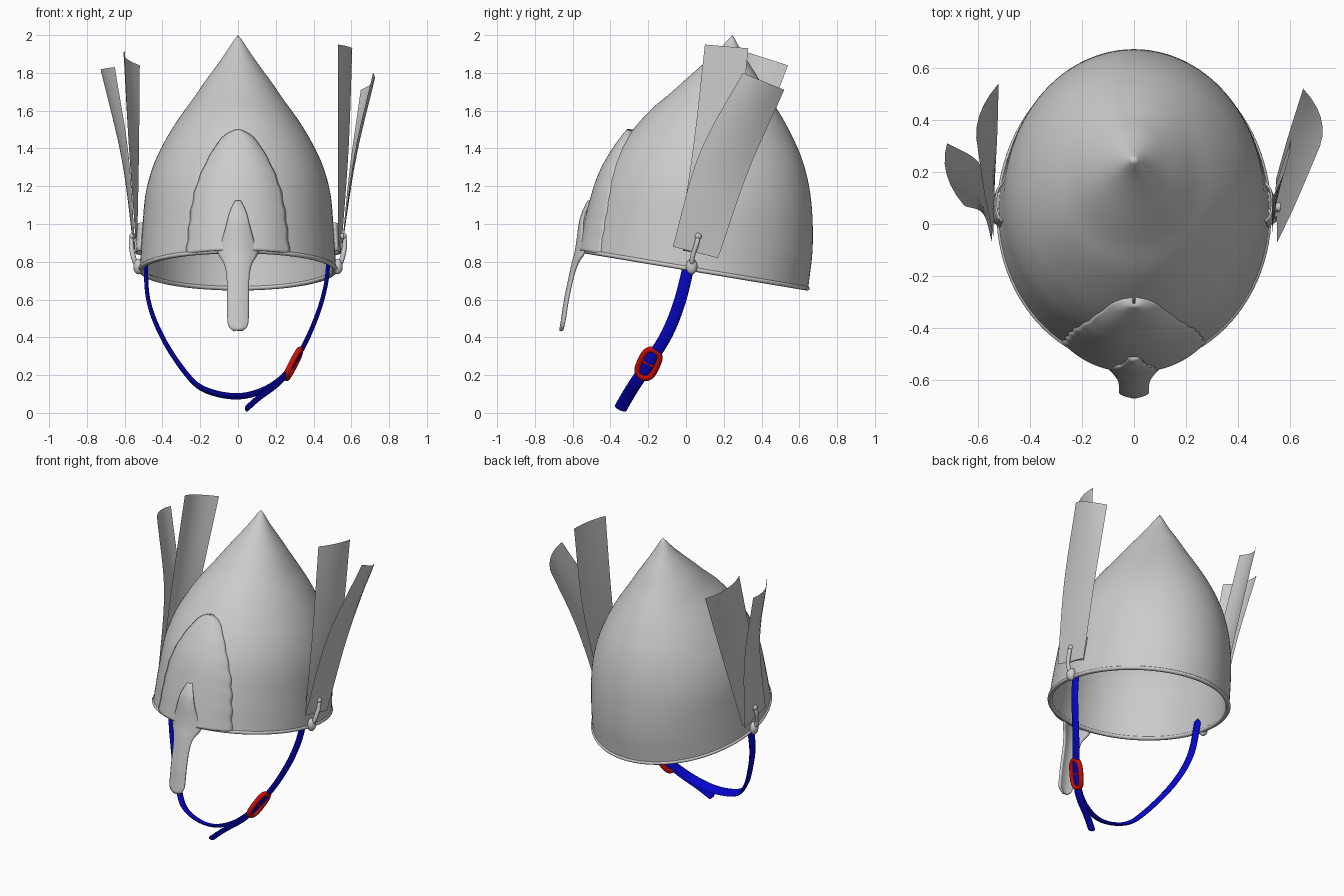
import bpy, bmesh, math
from mathutils import Vector as V

if "Cube" in bpy.data.objects:
    bpy.data.objects.remove(bpy.data.objects["Cube"])


def material(name, rgb):
    m = bpy.data.materials.new(name)
    m.use_nodes = True
    m.diffuse_color = (*rgb, 1)
    m.node_tree.nodes["Principled BSDF"].inputs["Base Color"].default_value = (*rgb, 1)
    return m


STEEL = material("steel grey", (0.6, 0.6, 0.6))
BLUE = material("strap blue", (0.002, 0.002, 0.62))
RED = material("buckle red", (0.6, 0.005, 0.002))


def at(table, t):
    """Smooth interpolation of table rows keyed by their first value."""
    t = min(max(t, table[0][0]), table[-1][0])
    i = max(k for k in range(len(table) - 1) if table[k][0] <= t)
    p, q = table[i], table[i + 1]
    a, b = table[max(i - 1, 0)], table[min(i + 2, len(table) - 1)]
    d = q[0] - p[0]
    s = (t - p[0]) / d
    out = []
    for c in range(1, len(p)):
        m0 = (q[c] - a[c]) / (q[0] - a[0]) * d
        m1 = (b[c] - p[c]) / (b[0] - p[0]) * d
        out.append(p[c] * (1 + 2 * s) * (1 - s) ** 2 + m0 * s * (1 - s) ** 2
                   + q[c] * s * s * (3 - 2 * s) + m1 * s * s * (s - 1))
    return out


def smooth_path(points, steps=8):
    table = [(i, *p) for i, p in enumerate(points)]
    n = (len(points) - 1) * steps
    return [V(at(table, i / steps)) for i in range(n + 1)]


def shade(ob, angle=40):
    bpy.ops.object.select_all(action="DESELECT")
    ob.select_set(True)
    bpy.context.view_layer.objects.active = ob
    bpy.ops.object.shade_smooth_by_angle(angle=math.radians(angle))


def grid(name, rows, mat, wrap=False, loop=False, thick=0):
    """Skin rows of points with quads."""
    bm = bmesh.new()
    vs = [[bm.verts.new(p) for p in r] for r in rows]
    n, m = len(vs), len(vs[0])
    for i in range(n if loop else n - 1):
        for j in range(m if wrap else m - 1):
            a, b = vs[i], vs[(i + 1) % n]
            k = (j + 1) % m
            bm.faces.new((a[j], a[k], b[k], b[j]))
    bmesh.ops.remove_doubles(bm, verts=bm.verts, dist=1e-5)
    bmesh.ops.recalc_face_normals(bm, faces=bm.faces)
    me = bpy.data.meshes.new(name)
    bm.to_mesh(me)
    bm.free()
    me.materials.append(mat)
    ob = bpy.data.objects.new(name, me)
    bpy.context.collection.objects.link(ob)
    if thick:
        s = ob.modifiers.new("thickness", "SOLIDIFY")
        s.thickness, s.offset = thick, 0
    shade(ob)


def sweep(name, path, wide, thin, normal, mat, loop=False, sides=12):
    """Sweep an oval along a path; open ends are rounded off."""
    rows, n = [], len(path)
    normal = V(normal).normalized()
    for i, p in enumerate(path):
        nxt = path[(i + 1) % n] if loop else path[min(i + 1, n - 1)]
        prv = path[i - 1] if loop else path[max(i - 1, 0)]
        side = normal.cross(nxt - prv).normalized()
        e = min(i, n - 1 - i)
        k = 1 if loop else (0, 0.75, 1)[min(e, 2)]
        rows.append([p + k * (normal * wide * math.cos(a) + side * thin * math.sin(a))
                     for a in (math.tau * j / sides for j in range(sides))])
    grid(name, rows, mat, wrap=True, loop=loop)


# Tilted frame of the bowl
ORIGIN = V((0, 0.04, 0.76))
UP, BACK = V((0, 0.165, 0.986)), V((0, 0.986, -0.165))


def place(x, v, h):
    return ORIGIN + V((x, 0, 0)) + BACK * v + UP * h


# Bowl: height, half width, front reach, back reach
BOWL = [(0, .52, .59, .615), (.2, .507, .58, .605), (.4, .49, .555, .57),
        (.55, .45, .505, .525), (.68, .39, .437, .465), (.8, .318, .36, .385),
        (.9, .247, .275, .305), (1, .18, .195, .215), (1.08, .122, .13, .15),
        (1.17, .06, .06, .068), (1.23, .022, .02, .022), (1.257, 0, 0, 0)]


def ring(h, inset=0.0, drop=0.0, n=96):
    w, f, b = [max(r - inset, 0) for r in at(BOWL, h)]
    pts = []
    for j in range(n):
        a = math.tau * j / n
        s = math.sin(a)
        pts.append(place(w * math.cos(a), (b if s > 0 else f) * s, h - drop))
    return pts


top = BOWL[-1][0]
outer = [ring(top * i / 60) for i in range(60, -1, -1)]
inner = [ring(top * i / 60, 0.016, 0.02 * i / 60) for i in range(61)]
grid("helmet_bowl", outer + inner, STEEL, wrap=True)
sweep("rim_bead", ring(0, 0.007), 0.012, 0.015, UP, STEEL, loop=True)

# Brow plate: pointed raised panel with a softly scalloped edge
PLATE = [(0, .272), (.2, .25), (.336, .225), (.455, .182), (.56, .128),
         (.63, .08), (.66, .04), (.672, .006)]
rows = []
for i in range(49):
    h = PLATE[-1][0] * i / 48
    half = at(PLATE, h)[0] * (1 + 0.012 * math.sin(h * 62))
    w, f, _ = at(BOWL, h)
    row = []
    for j in range(33):
        s = j / 16 - 1
        x = half * s
        lift = 0.028 * (1 - s ** 4) - 0.004
        row.append(place(x, -(f + lift) * math.sqrt(1 - (x / w) ** 2), h))
    rows.append(row)
grid("brow_plate", rows, STEEL, thick=0.01)

# Nose guard: height, half width, front position
NASAL = [(.435, .02, -.664), (.45, .042, -.662), (.48, .053, -.657), (.6, .055, -.639),
         (.72, .058, -.614), (.79, .072, -.599), (.85, .105, -.583),
         (.92, .08, -.572), (1, .058, -.561), (1.06, .042, -.545), (1.12, .012, -.515)]
rows = []
for i in range(41):
    z = NASAL[0][0] + (NASAL[-1][0] - NASAL[0][0]) * i / 40
    half, y = at(NASAL, z)
    sag = 0.01 + 0.6 * max(0, half - 0.05)
    rows.append([V((half * s, y + sag * s * s, z))
                 for s in (j / 6 - 1 for j in range(13))])
grid("nose_guard", rows, STEEL, thick=0.014)


def feather(name, foot, middle, tip, bulge):
    """Thin curved blade through three front/back edge pairs."""
    fronts = smooth_path([p[0] for p in (foot, middle, tip)])
    backs = smooth_path([p[1] for p in (foot, middle, tip)])
    rows = []
    for i, (a, b) in enumerate(zip(fronts, backs)):
        k = bulge * i / (len(fronts) - 1)
        rows.append([a.lerp(b, s) + V((k * 4 * s * (1 - s), 0, 0))
                     for s in (j / 6 for j in range(7))])
    grid(name, rows, STEEL)


feather("left_front_feather", ((.53, -.04, .88), (.545, .15, .84)),
        ((.53, .04, 1.42), (.585, .27, 1.39)), ((.53, .10, 1.95), (.605, .33, 1.93)), .015)
feather("left_rear_feather", ((.55, -.07, .88), (.545, .17, .82)),
        ((.617, .07, 1.37), (.59, .33, 1.28)), ((.715, .30, 1.80), (.65, .52, 1.71)), .035)
feather("right_rear_feather", ((-.54, -.05, .88), (-.535, .16, .84)),
        ((-.575, .12, 1.40), (-.525, .35, 1.34)), ((-.60, .29, 1.92), (-.52, .54, 1.84)), -.035)
feather("right_front_feather", ((-.545, -.07, .88), (-.55, .16, .83)),
        ((-.58, .04, 1.37), (-.61, .25, 1.33)), ((-.652, .07, 1.83), (-.718, .31, 1.81)), -.035)

# Feather sockets, pins and hanging lugs, one set each side
for side, s in (("left", 1), ("right", -1)):
    rows = []
    for i in range(7):
        h = 0.09 + 0.15 * i / 6
        w, _, b = at(BOWL, h)
        rows.append([place(s * (w + 0.026 * math.sin(math.pi * j / 8) ** 0.5),
                           -0.07 + 0.15 * j / 8, h) for j in range(9)])
    grid(side + "_feather_socket", rows, STEEL, thick=0.008)
    pin = smooth_path([(.535 * s, .03, .77), (.555 * s, .035, .83),
                       (.565 * s, .055, .89), (.56 * s, .065, .94)], 4)
    sweep(side + "_feather_pin", pin, 0.013, 0.013, (0, 1, 0), STEEL)
    bpy.ops.mesh.primitive_uv_sphere_add(segments=16, ring_count=8, radius=0.018,
                                         location=(.558 * s, .065, .935))
    knob = bpy.context.object
    knob.name = side + "_pin_knob"
    bpy.ops.mesh.primitive_uv_sphere_add(segments=16, ring_count=8, radius=0.038,
                                         location=(.528 * s, .03, .775))
    lug = bpy.context.object
    lug.name = side + "_lug"
    lug.scale = (0.7, 0.8, 1.1)
    for ob in (knob, lug):
        ob.data.materials.append(STEEL)
        shade(ob)

# Chin strap hangs in a forward-sloping sheet
SLOPE = [(.0, -.36), (.08, -.315), (.15, -.272), (.25, -.205), (.42, -.1), (.6, -.03),
         (.85, .03)]
ACROSS = V((0, 0.9, -0.43)).normalized()


def hang(points):
    return [V((p.x, at(SLOPE, p.y)[0], p.y)) for p in smooth_path(points, 16)]


strap = [(-.49, .84), (-.475, .6), (-.4, .4), (-.28, .215), (-.18, .125), (-.02, .088),
         (.12, .115), (.24, .195), (.34, .34), (.42, .52), (.465, .68), (.482, .84)]
sweep("chin_strap", hang(strap), 0.032, 0.011, ACROSS, BLUE)
sweep("strap_tail", hang([(.32, .31), (.23, .175), (.11, .08), (.038, .016)]),
      0.034, 0.012, ACROSS, BLUE)

# Buckle: rounded rectangle ring with a centre bar
mid = V((.293, at(SLOPE, .26)[0], .26))
along = V((.09, .1, .16))
along = (along - ACROSS * along.dot(ACROSS)).normalized()
loop = []
for i in range(40):
    a = math.tau * i / 40
    c, d = math.cos(a), math.sin(a)
    loop.append(mid + along * 0.085 * math.copysign(abs(c) ** 0.7, c)
                + ACROSS * 0.046 * math.copysign(abs(d) ** 0.7, d))
sweep("buckle_ring", loop, 0.016, 0.016, along.cross(ACROSS), RED, loop=True)
bar = [mid + ACROSS * 0.045 * (i / 4 - 1) for i in range(9)]
sweep("buckle_bar", bar, 0.01, 0.01, along, RED)
